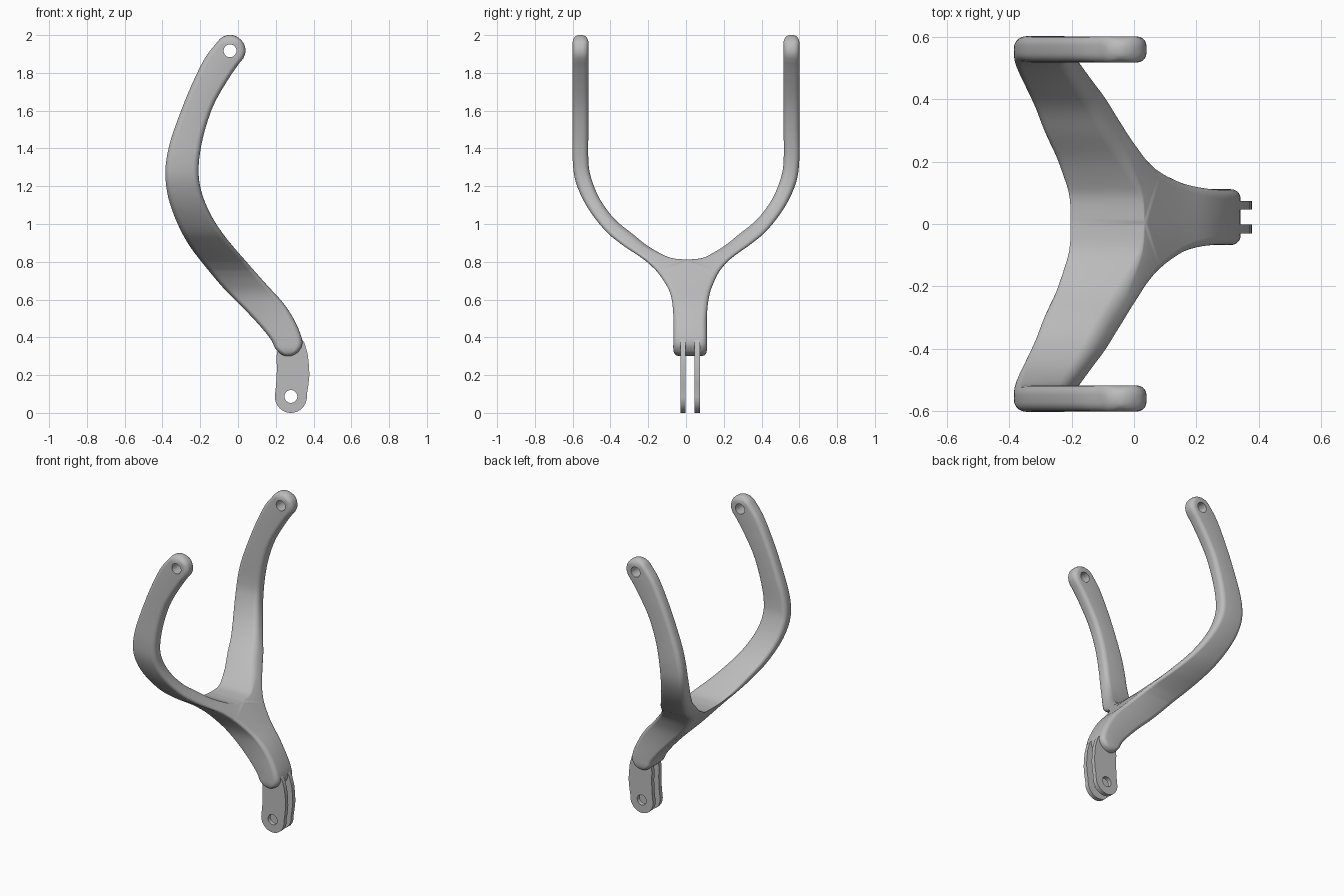
import bpy, bmesh, math
from mathutils import Vector

cube = bpy.data.objects.get("Cube")
if cube:
    bpy.data.objects.remove(cube, do_unlink=True)

EDGE_RADIUS = 0.03
STEM_OFFSET = 0.022          # stem sits slightly to one side of the fork
HOLE_RADIUS = 0.034

# Edges of the bent arm seen from the front, as (x, z) from bottom to top
REAR_EDGE = [(.25, .3), (.225, .313), (.195, .345), (.177, .384), (.124, .452), (.035, .548),
             (-.07, .653), (-.177, .78), (-.267, .9), (-.33, 1.024), (-.373, 1.156),
             (-.384, 1.29), (-.363, 1.42), (-.32, 1.55), (-.257, 1.71), (-.18, 1.87),
             (-.113, 1.959), (-.085, 1.988), (-.055, 2)]
FRONT_EDGE = [(.275, .3), (.298, .308), (.325, .33), (.341, .378), (.31, .468), (.246, .574),
              (.15, .68), (.034, .812), (-.066, .929), (-.14, 1.04), (-.193, 1.167),
              (-.209, 1.29), (-.188, 1.447), (-.135, 1.617), (-.066, 1.743), (-.003, 1.838),
              (.03, 1.88), (.04, 1.918), (.028, 1.96), (-.002, 1.989), (-.03, 2)]

# Half of the fork seen from the side: outer (y, z), inner (y, z)
STEM = [(.06, .3, 0, .3), (.08, .309, 0, .309), (.089, .335, 0, .335), (.089, .39, 0, .39),
        (.089, .52, 0, .52), (.103, .627, 0, .64), (.138, .706, 0, .74), (.17, .755, 0, .812)]
PRONG = [(.17, .755, 0, .812), (.209, .796, .074, .818), (.246, .826, .127, .839),
         (.286, .854, .206, .886), (.345, .895, .286, .95), (.43, .967, .376, 1.024),
         (.523, 1.09, .455, 1.13), (.583, 1.22, .503, 1.246), (.6, 1.34, .517, 1.34),
         (.6, 1.5, .517, 1.5), (.6, 1.7, .517, 1.7), (.6, 1.85, .517, 1.85),
         (.6, 1.93, .517, 1.93), (.6, 1.965, .517, 1.965), (.593, 1.985, .524, 1.985),
         (.582, 1.996, .535, 1.996), (.57, 2, .547, 2)]

# Outline of one mounting tab, as (x, z), above its round lower end
TAB_RIGHT = [(.365, .1), (.373, .15), (.378, .2), (.376, .25), (.369, .31), (.352, .37), (.325, .41)]
TAB_LEFT = [(.24, .4), (.21, .34), (.204, .3), (.206, .23), (.202, .15)]
TAB_HOLE = (.28, .087)
ARM_HOLE = (-.042, 1.917)


def resample(points, steps=4):
    """Smooth curve through points of any dimension."""
    pts = [Vector(p) for p in points]
    pts = [pts[0]] + pts + [pts[-1]]
    result = []
    for a, b, c, d in zip(pts, pts[1:], pts[2:], pts[3:]):
        for i in range(steps):
            t = i / steps
            result.append(b + (c - a) * (t / 2) + (a * 2 - b * 5 + c * 4 - d) * (t * t / 2)
                          + (b * 3 - a - c * 3 + d) * (t ** 3 / 2))
    return result + [pts[-1]]


def x_at(edge, z):
    """Position of a front-view edge at height z."""
    for a, b in zip(edge, edge[1:]):
        if z <= b[1]:
            t = (z - a[1]) / max(b[1] - a[1], 1e-6)
            return a[0] + (b[0] - a[0]) * min(max(t, 0), 1)
    return edge[-1][0]


def section(station, rear, front, inner_scale, steps=5):
    """Rounded four-sided cross-section between inner and outer curve."""
    outer_y, outer_z, inner_y, inner_z = station
    corner = {(u, v): Vector((x_at(front if v else rear, z), y, z))
              for u, y, z in ((0, inner_y, inner_z), (1, outer_y, outer_z)) for v in (0, 1)}
    len_u = math.hypot(outer_y - inner_y, outer_z - inner_z)
    len_v = ((corner[0, 1] - corner[0, 0]).length + (corner[1, 1] - corner[1, 0]).length) / 2
    points = []
    for quarter, (cu, cv) in zip((2, 3, 0, 1), ((0, 0), (1, 0), (1, 1), (0, 1))):
        radius = EDGE_RADIUS * (1 if cu else inner_scale)
        ru, rv = min(radius / len_u, .45), min(radius / len_v, .45)
        for i in range(steps + 1):
            angle = (quarter + i / steps) * math.pi / 2
            u = (1 - ru if cu else ru) + ru * math.cos(angle)
            v = (1 - rv if cv else rv) + rv * math.sin(angle)
            low = corner[0, 0].lerp(corner[1, 0], u)
            points.append(low.lerp(corner[0, 1].lerp(corner[1, 1], u), v))
    return points


def finish(bm, name):
    bmesh.ops.recalc_face_normals(bm, faces=bm.faces)
    mesh = bpy.data.meshes.new(name)
    bm.to_mesh(mesh)
    bm.free()
    mesh.materials.append(metal)
    obj = bpy.data.objects.new(name, mesh)
    bpy.context.collection.objects.link(obj)
    return obj


def activate(obj):
    bpy.ops.object.select_all(action="DESELECT")
    obj.select_set(True)
    bpy.context.view_layer.objects.active = obj


def drill(obj, centre):
    """Cut a round hole along y, then shade the part."""
    bpy.ops.mesh.primitive_cylinder_add(vertices=32, radius=HOLE_RADIUS, depth=2,
                                        location=(centre[0], 0, centre[1]),
                                        rotation=(math.pi / 2, 0, 0))
    cutter = bpy.context.object
    cutter.data.materials.append(metal)
    cutter.hide_render = True
    hole = obj.modifiers.new("hole", "BOOLEAN")
    hole.operation = "DIFFERENCE"
    hole.solver = "EXACT"
    hole.object = cutter
    activate(obj)
    bpy.ops.object.modifier_apply(modifier=hole.name)
    bpy.data.objects.remove(cutter, do_unlink=True)
    activate(obj)
    bpy.ops.object.shade_smooth_by_angle(angle=math.radians(35))


metal = bpy.data.materials.new("plain grey")
metal.use_nodes = True
grey = (.5, .5, .5, 1)
metal.diffuse_color = grey
metal.node_tree.nodes["Principled BSDF"].inputs["Base Color"].default_value = grey

# Forked arm: loft one half, then mirror and weld it
rear, front = resample(REAR_EDGE, 6), resample(FRONT_EDGE, 6)
stem, prong = resample(STEM), resample(PRONG)
rows = [section(s, rear, front, 0) for s in stem]
rows += [section(s, rear, front, min(1, (k + 1) / 12)) for k, s in enumerate(prong[1:])]
bm = bmesh.new()
loops = [[bm.verts.new(p) for p in row] for row in rows]
count = len(loops[0])
for a, b in zip(loops, loops[1:]):
    for i in range(count):
        j = (i + 1) % count
        bm.faces.new((a[i], a[j], b[j], b[i]))
bm.faces.new(loops[0])
bm.faces.new(loops[-1])
bmesh.ops.remove_doubles(bm, verts=bm.verts, dist=1e-5)
seam = [f for f in bm.faces if all(abs(v.co.y) < 1e-5 for v in f.verts)]
bmesh.ops.delete(bm, geom=seam, context="FACES")
copy = bmesh.ops.duplicate(bm, geom=bm.verts[:] + bm.edges[:] + bm.faces[:])["geom"]
for v in copy:
    if isinstance(v, bmesh.types.BMVert):
        v.co.y = -v.co.y
bmesh.ops.reverse_faces(bm, faces=[f for f in copy if isinstance(f, bmesh.types.BMFace)])
bmesh.ops.remove_doubles(bm, verts=bm.verts, dist=1e-5)
for v in bm.verts:
    t = min(max((v.co.z - .6) / .3, 0), 1)
    v.co.y += STEM_OFFSET * (1 - t * t * (3 - 2 * t))
drill(finish(bm, "forked_arm"), ARM_HOLE)

# Pair of mounting tabs below the stem
lower_end = [(TAB_HOLE[0] + .085 * math.cos(a), TAB_HOLE[1] + .087 * math.sin(a))
             for a in (math.pi * (1 + i / 20) for i in range(21))]
outline = lower_end + TAB_RIGHT + TAB_LEFT
for name, y in (("right_tab", -.03), ("left_tab", .046)):
    bm = bmesh.new()
    face = bm.faces.new([bm.verts.new((x, y, z)) for x, z in outline])
    side = bmesh.ops.extrude_face_region(bm, geom=[face])["geom"]
    bmesh.ops.translate(bm, vec=(0, .028, 0),
                        verts=[v for v in side if isinstance(v, bmesh.types.BMVert)])
    drill(finish(bm, name), TAB_HOLE)
